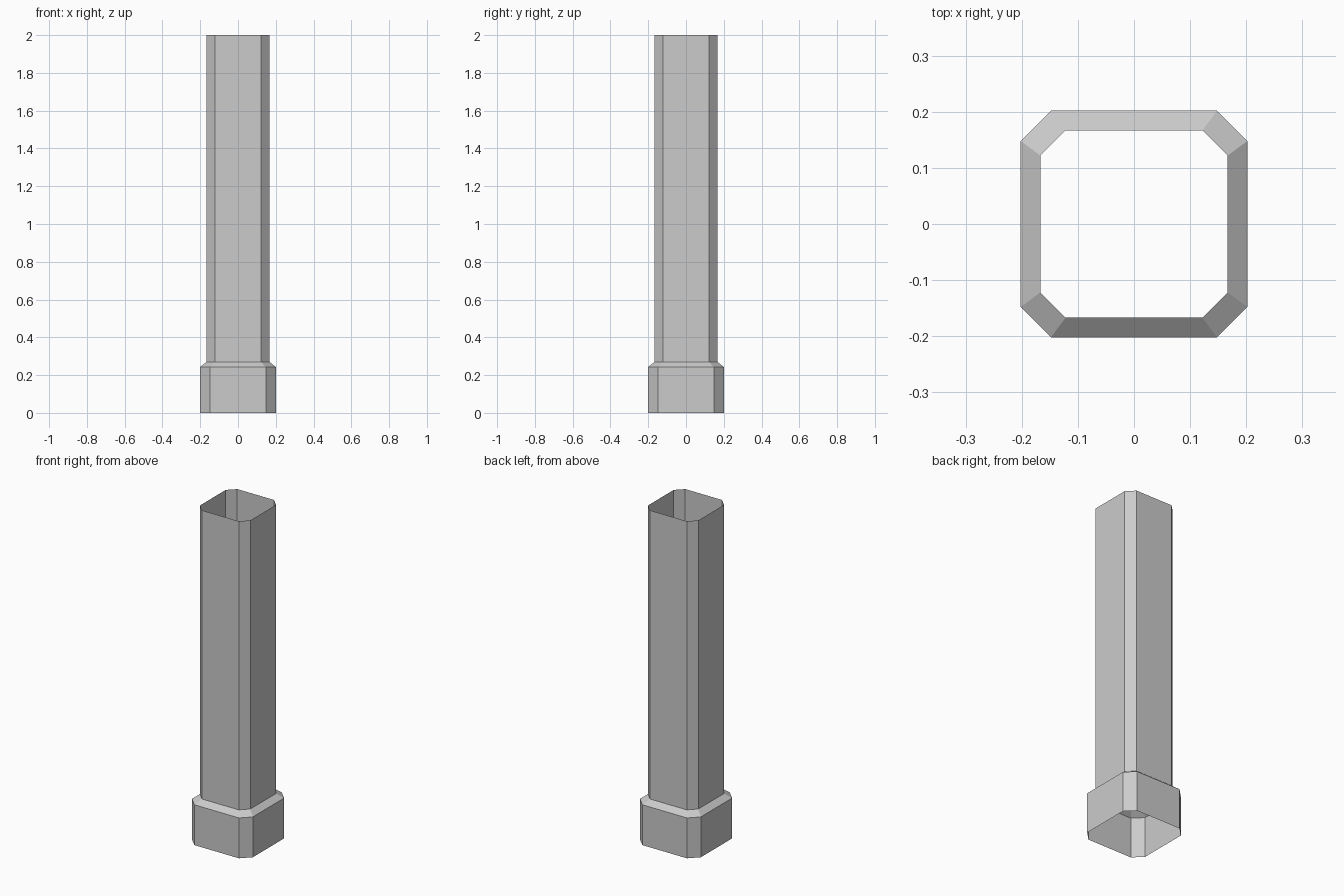
import bpy, bmesh

if "Cube" in bpy.data.objects:
    bpy.data.objects.remove(bpy.data.objects["Cube"])


def chamfered_ring(bm, half, flat, z):
    """Eight vertices of a square with cut corners at height z."""
    pts = [(half, -flat), (half, flat), (flat, half), (-flat, half),
           (-half, flat), (-half, -flat), (-flat, -half), (flat, -half)]
    return [bm.verts.new((x, y, z)) for x, y in pts]


# Profile: half width, half length of the flat side, height
profile = [
    (0.202, 0.148, 0.0),    # plinth bottom (open)
    (0.202, 0.148, 0.242),  # plinth top
    (0.167, 0.122, 0.27),   # sloped shoulder into shaft
    (0.167, 0.122, 2.0),    # shaft top (open)
]

# Open column shell: bridge each pair of neighbouring rings
bm = bmesh.new()
rings = [chamfered_ring(bm, *p) for p in profile]
for low, high in zip(rings, rings[1:]):
    for i in range(8):
        j = (i + 1) % 8
        bm.faces.new((low[i], low[j], high[j], high[i]))

mesh = bpy.data.meshes.new("column")
bm.to_mesh(mesh)
bm.free()
column = bpy.data.objects.new("column", mesh)
bpy.context.collection.objects.link(column)
